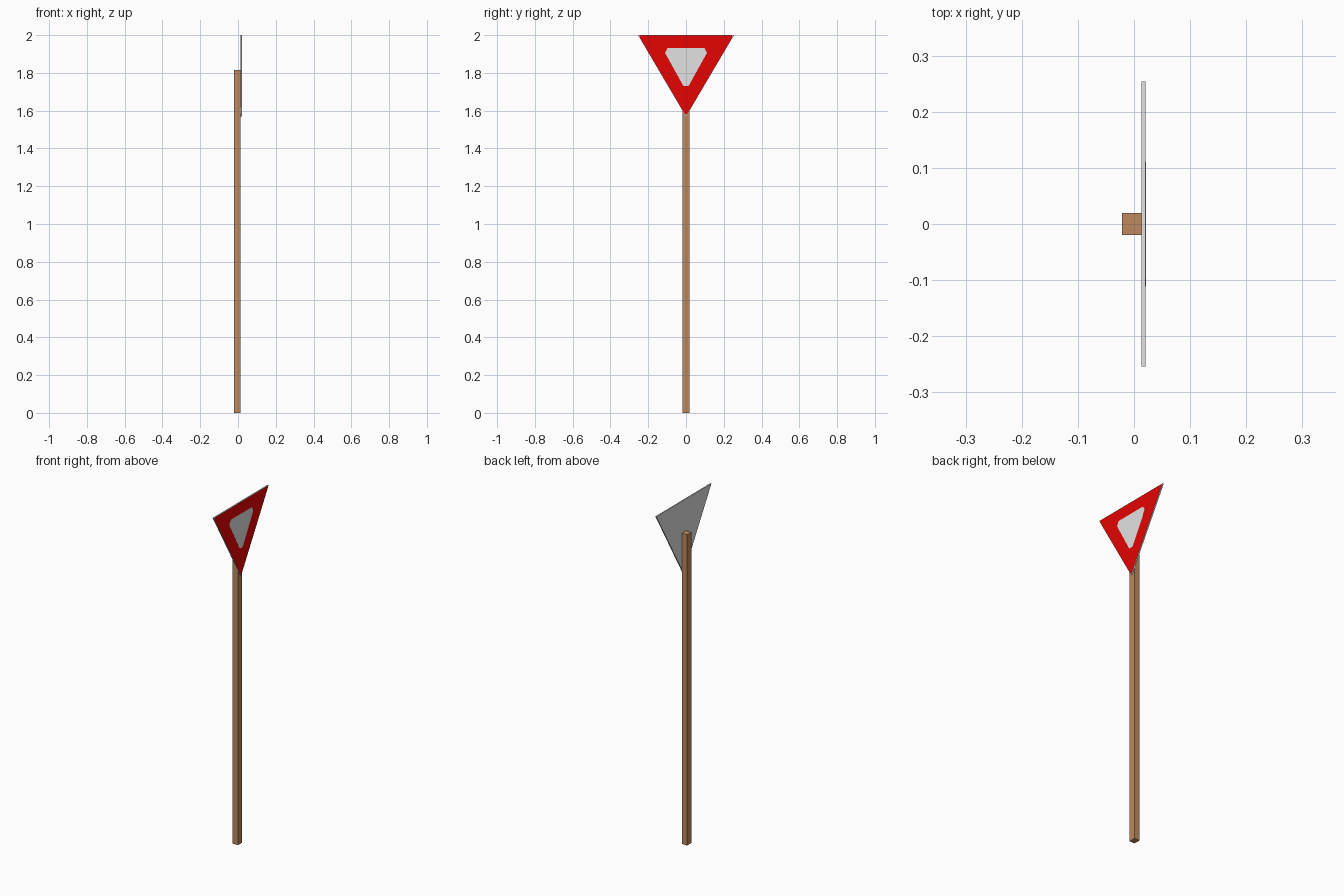
import bpy, bmesh

if "Cube" in bpy.data.objects:
    bpy.data.objects.remove(bpy.data.objects["Cube"])


def material(name, rgb):
    m = bpy.data.materials.new(name)
    m.diffuse_color = (*rgb, 1)
    m.use_nodes = True
    m.node_tree.nodes["Principled BSDF"].inputs["Base Color"].default_value = m.diffuse_color
    return m


BROWN = material("brown_wood", (0.51, 0.25, 0.115))
GREY = material("light_grey", (0.76, 0.76, 0.76))
RED = material("sign_red", (0.78, 0.001, 0.001))


def prism(name, outline, x0, x1, mat):
    """Extrude a (y, z) outline along x."""
    bm = bmesh.new()
    face = bm.faces.new([bm.verts.new((x0, y, z)) for y, z in outline])
    ext = bmesh.ops.extrude_face_region(bm, geom=[face])["geom"]
    verts = [v for v in ext if isinstance(v, bmesh.types.BMVert)]
    bmesh.ops.translate(bm, verts=verts, vec=(x1 - x0, 0, 0))
    bmesh.ops.recalc_face_normals(bm, faces=bm.faces)
    mesh = bpy.data.meshes.new(name)
    bm.to_mesh(mesh)
    bm.free()
    mesh.materials.append(mat)
    obj = bpy.data.objects.new(name, mesh)
    bpy.context.collection.objects.link(obj)
    return obj


def clipped_triangle(half, top, bottom, cut):
    """Downward triangle with each corner cut off by a fraction of the side."""
    corners = [(-half, top), (half, top), (0, bottom)]
    points = []
    for i, c in enumerate(corners):
        for other in (corners[i - 1], corners[(i + 1) % 3]):
            points.append(tuple(a + (b - a) * cut for a, b in zip(c, other)))
    return points


# Square wooden post
prism("post", [(-0.0195, 0), (0.0195, 0), (0.0195, 1.815), (-0.0195, 1.815)],
      -0.021, 0.0135, BROWN)

# Metal sign plate
prism("sign_plate", [(-0.254, 2.0), (0.254, 2.0), (0, 1.569)], 0.0135, 0.0204, GREY)

# Red painted field and pale centre
prism("red_field", clipped_triangle(0.251, 1.998, 1.5715, 0.018), 0.0204, 0.0207, RED)
prism("pale_centre", clipped_triangle(0.125, 1.931, 1.706, 0.11), 0.0207, 0.0210, GREY)
